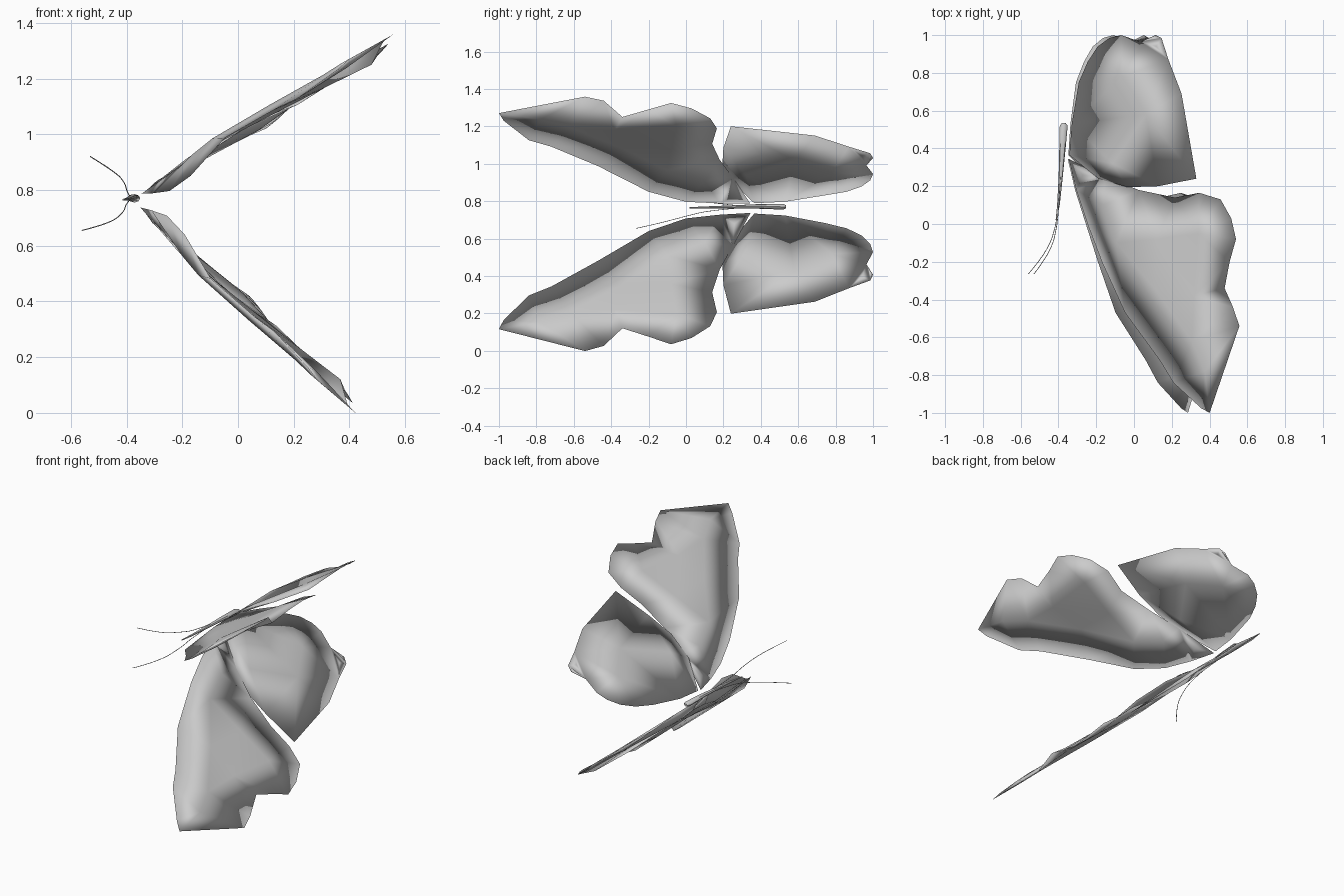
import bpy, math
from mathutils import Vector, geometry

if "Cube" in bpy.data.objects:
    bpy.data.objects.remove(bpy.data.objects["Cube"])

# Wings are drawn as (y, span, bulge): span runs out from the body axis,
# bulge is the offset toward the opposite wing.
AXIS = Vector((-0.38, 0, 0.765))

FORE_EDGE = [(.345, .04, 0), (.18, .075, .02), (0, .13, .045), (-.2, .223, .04), (-.47, .40, -.01),
             (-.72, .61, 0), (-.84, .69, .01), (-.975, .87, 0), (-1, .93, -.01),
             (-.54, 1.11, 0), (-.44, 1.07, 0), (-.34, .986, .05), (-.2, 1.03, .03),
             (-.08, 1.077, .019), (.03, 1.04, .03), (.13, .964, .045), (.165, .84, .03),
             (.14, .686, .03), (.18, .48, 0), (.25, .28, -.016)]
FORE_INNER = [(.1, .27, -.01), (-.1, .36, -.02), (-.08, .6, .0), (-.05, .85, .015),
              (-.35, .6, -.012), (-.38, .82, .02), (-.62, .82, .0), (-.78, .9, 0)]

HIND_EDGE = [(.365, .045, 0), (.53, .06, 0), (.75, .11, -.01), (.86, .16, 0), (.94, .22, .004),
             (.985, .29, .01), (1, .36, .015), (.965, .47, .03), (1, .56, .04),
             (.985, .6, .035), (.87, .65, .025), (.69, .74, .012), (.24, .833, .012),
             (.2, .6, 0), (.195, .42, -.018), (.24, .24, -.02)]
HIND_INNER = [(.32, .33, -.01), (.78, .38, .01), (.58, .52, .02)]


def wing(name, edge, inner, angle, side, gap=.024):
    """Closed thin shell: two smooth sheets welded along one outline."""
    pts = edge + inner
    n = len(edge)
    co, _, tris, orig, _, _ = geometry.delaunay_2d_cdt(
        [Vector(p[:2]) for p in pts], [(i, (i + 1) % n) for i in range(n)], [], 1, 1e-5)
    out = Vector((math.cos(angle), 0, math.sin(angle)))
    inward = Vector((math.sin(angle), 0, -math.cos(angle))) * side
    verts, faces = [], []
    for layer in (-.5, .5):
        index = {}
        for i, c in enumerate(co):
            k = orig[i][0]
            if k < n and layer > 0:
                index[i] = first[i]
                continue
            d = pts[k][2] + (0 if k < n else layer * gap)
            index[i] = len(verts)
            verts.append(AXIS + Vector((0, c.x, 0)) + out * c.y + inward * d)
        # a chord between two outline points belongs to one sheet's midline only
        for f in tris:
            rim = all(orig[i][0] < n for i in f)
            ids = [index[i] for i in f]
            if rim:
                mid = sum((verts[i] for i in ids), Vector()) / 3 + inward * layer * gap * .5
                verts.append(mid)
                c = len(verts) - 1
                new = [[ids[j], ids[(j + 1) % 3], c] for j in range(3)]
            else:
                new = [ids]
            faces += [t if layer < 0 else t[::-1] for t in new]
        first = index
    me = bpy.data.meshes.new(name)
    me.from_pydata(verts, [], faces)
    ob = bpy.data.objects.new(name, me)
    bpy.context.collection.objects.link(ob)
    finish(ob, 180)


def finish(ob, angle):
    bpy.ops.object.select_all(action='DESELECT')
    bpy.context.view_layer.objects.active = ob
    ob.select_set(True)
    bpy.ops.object.mode_set(mode='EDIT')
    bpy.ops.mesh.select_all(action='SELECT')
    bpy.ops.mesh.normals_make_consistent(inside=False)
    bpy.ops.object.mode_set(mode='OBJECT')
    if angle == 180:
        bpy.ops.object.shade_smooth()
    else:
        bpy.ops.object.shade_smooth_by_angle(angle=math.radians(angle))


# Wings, one pair each side of the body
for label, ang, side in (("upper", math.atan2(.535, .845), 1), ("lower", math.atan2(-.69, .723), -1)):
    wing(label + "_forewing", FORE_EDGE, FORE_INNER, ang, side)
    wing(label + "_hindwing", HIND_EDGE, HIND_INNER, ang, side)

# Body: slim lofted spindle (y, x, z, half width, half height)
SECTIONS = [(.535, -.372, .77, .01, .008), (.52, -.372, .77, .021, .015), (.38, -.38, .772, .016, .012),
            (.25, -.388, .77, .011, .008), (.1, -.40, .767, .007, .005), (.02, -.412, .765, .003, .003)]
SIDES = 8
verts = [(x + w * math.cos(t * math.tau / SIDES), y, z + h * math.sin(t * math.tau / SIDES))
         for y, x, z, w, h in SECTIONS for t in range(SIDES)]
faces = [(r * SIDES + t, r * SIDES + (t + 1) % SIDES, (r + 1) * SIDES + (t + 1) % SIDES, (r + 1) * SIDES + t)
         for r in range(len(SECTIONS) - 1) for t in range(SIDES)]
faces += [tuple(range(SIDES)), tuple(range(len(verts) - SIDES, len(verts)))]
me = bpy.data.meshes.new("body")
me.from_pydata(verts, [], faces)
body = bpy.data.objects.new("body", me)
bpy.context.collection.objects.link(body)
finish(body, 40)


# Antennae: thin curved feelers
def antenna(name, pts):
    cu = bpy.data.curves.new(name, 'CURVE')
    cu.dimensions = '3D'
    cu.bevel_depth = .0018
    cu.bevel_resolution = 1
    cu.use_fill_caps = True
    sp = cu.splines.new('NURBS')
    sp.points.add(len(pts) - 1)
    for p, c in zip(sp.points, pts):
        p.co = (*c, 1)
    sp.use_endpoint_u = True
    sp.order_u = 3
    bpy.context.collection.objects.link(bpy.data.objects.new(name, cu))


antenna("upper_antenna", [(-.385, .3, .775), (-.398, .12, .79), (-.405, .0, .825), (-.44, -.15, .865), (-.53, -.265, .92)])
antenna("lower_antenna", [(-.388, .3, .765), (-.402, .12, .75), (-.41, .0, .72), (-.46, -.15, .68), (-.56, -.265, .655)])
